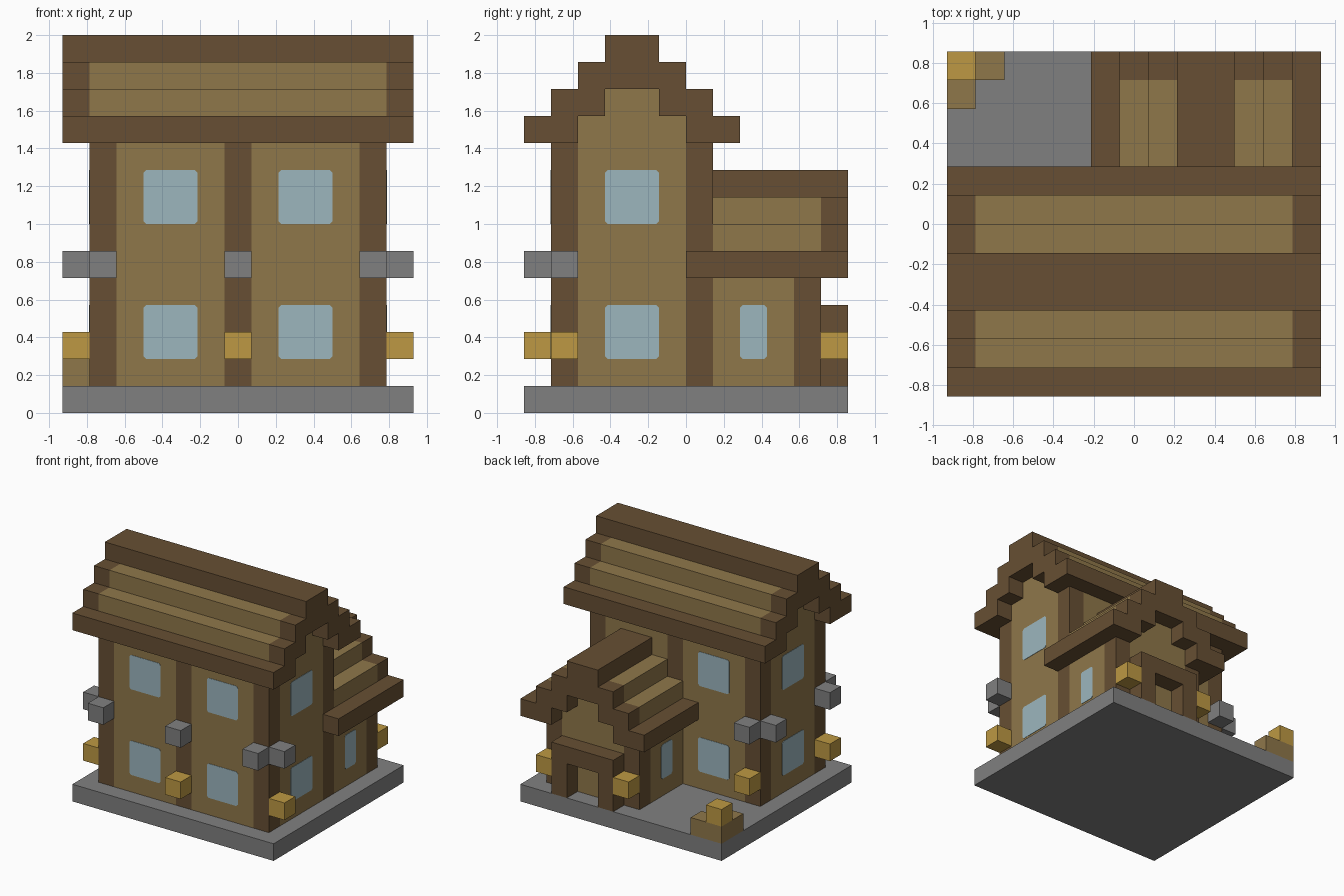
import bpy
import bmesh

U = 1 / 7            # edge of one building block
CX, CY = 6.5, 6      # plan centre, in blocks

if "Cube" in bpy.data.objects:
    bpy.data.objects.remove(bpy.data.objects["Cube"], do_unlink=True)


def material(name, rgb):
    def linear(c):
        c /= 255
        return c / 12.92 if c <= 0.04045 else ((c + 0.055) / 1.055) ** 2.4
    colour = (*[linear(c) for c in rgb], 1)
    m = bpy.data.materials.new(name)
    m.use_nodes = True
    m.diffuse_color = colour
    node = m.node_tree.nodes["Principled BSDF"]
    node.inputs["Base Color"].default_value = colour
    node.inputs["Roughness"].default_value = 0.9
    return m


PLANK = material("light wood", (143, 119, 74))
TIMBER = material("dark wood", (103, 79, 51))
STONE = material("grey stone", (128, 128, 128))
LAMP = material("lamp yellow", (189, 153, 67))
GLASS = material("pale blue glass", (156, 182, 190))


def finish(name, bm, mat):
    bmesh.ops.recalc_face_normals(bm, faces=bm.faces)
    mesh = bpy.data.meshes.new(name)
    bm.to_mesh(mesh)
    bm.free()
    mesh.materials.append(mat)
    obj = bpy.data.objects.new(name, mesh)
    bpy.context.collection.objects.link(obj)
    return obj


def blocks(name, mat, boxes):
    """One object from boxes given as (x range, y range, z range) in blocks."""
    bm = bmesh.new()
    for ranges in boxes:
        verts = bmesh.ops.create_cube(bm, size=1)["verts"]
        for v in verts:
            p = [r[0] if c < 0 else r[1] for c, r in zip(v.co, ranges)]
            v.co = ((p[0] - CX) * U, (p[1] - CY) * U, p[2] * U)
    return finish(name, bm, mat)


def cell(x, y, z):
    return (x, x + 1), (y, y + 1), (z, z + 1)


def window(name, axis, plane, out, span, zs):
    """Thin pane with clipped corners on a wall facing along axis 0 (x) or 1 (y)."""
    bm = bmesh.new()
    c = 0.1
    (a, b), (lo, hi) = span, zs
    outline = [(a + c, lo), (b - c, lo), (b, lo + c), (b, hi - c),
               (b - c, hi), (a + c, hi), (a, hi - c), (a, lo + c)]

    def place(s, z, depth):
        d = plane + out * depth
        x, y = (d, s) if axis == 0 else (s, d)
        return bm.verts.new(((x - CX) * U, (y - CY) * U, z * U))

    back = [place(s, z, -0.01) for s, z in outline]
    front = [place(s, z, 0.02) for s, z in outline]
    bm.faces.new(back)
    bm.faces.new(front)
    for i in range(len(outline)):
        j = (i + 1) % len(outline)
        bm.faces.new((back[i], back[j], front[j], front[i]))
    finish(name, bm, GLASS)


def stepped_roof(name, centre, z, length, inner, along_x):
    """Stepped gable roof: dark eaves, ridge and end caps, light courses."""
    def put(run, across, level):
        zr = (z + level, z + level + 1)
        return (run, across, zr) if along_x else (across, run, zr)

    def courses(run, levels):
        out = []
        for lv in levels:
            if lv < 2:
                out.append(put(run, (centre - 4 + lv, centre - 2 + lv), lv))
                out.append(put(run, (centre + 2 - lv, centre + 4 - lv), lv))
            else:
                half = 4 - lv
                out.append(put(run, (centre - half, centre + half), lv))
        return out

    caps = [r for r in ((length[0], inner[0]), (inner[1], length[1])) if r[0] < r[1]]
    blocks(name + "_eaves", TIMBER, courses(length, [0]))
    blocks(name + "_ridge", TIMBER, courses(length, [3]))
    blocks(name + "_courses", PLANK, courses(inner, [1, 2]))
    blocks(name + "_end_caps", TIMBER, [b for r in caps for b in courses(r, [1, 2])])


# Stone base
blocks("base", STONE, [((0, 13), (0, 12), (0, 1))])

# Main house: panels between timber posts, then the gable ends
blocks("main_walls", PLANK,
       [((a, b), (1, 7), (1, 10)) for a, b in ((2, 6), (7, 11))]
       + [((1, 12), (2, 6), (1, 10))])
blocks("main_posts", TIMBER,
       [((x, x + 1), (y, y + 1), (1, 10)) for x in (1, 6, 11) for y in (1, 6)])
blocks("main_gables", PLANK, [((1, 12), (2, 6), (10, 11)), ((1, 12), (3, 5), (11, 12))])
stepped_roof("main_roof", 4, 10, (0, 13), (1, 12), True)

# Rear wing
blocks("wing_walls", PLANK, [((6, 12), (7, 10), (1, 5)), ((7, 11), (7, 11), (1, 6))])
blocks("wing_posts", TIMBER, [((x, x + 1), (10, 11), (1, 5)) for x in (6, 11)])
blocks("wing_gable", PLANK, [((8, 10), (7, 11), (6, 7))])
stepped_roof("wing_roof", 9, 5, (7, 12), (7, 11), False)
blocks("wing_eave_end", TIMBER, [cell(12, 6, 5)])

# Door frame
blocks("door_frame", TIMBER,
       [((7, 8), (11, 12), (1, 3)), ((10, 11), (11, 12), (1, 3)),
        ((7, 11), (11, 12), (3, 4))])

# Windows on two floors
for floor, zs in (("lower", (2, 4)), ("upper", (7, 9))):
    window(floor + "_front_window_right", 1, 1, -1, (3, 5), zs)
    window(floor + "_front_window_left", 1, 1, -1, (8, 10), zs)
    window(floor + "_rear_window", 1, 7, 1, (3, 5), zs)
    window(floor + "_side_window_left", 0, 12, 1, (3, 5), zs)
    window(floor + "_side_window_right", 0, 1, -1, (3, 5), zs)
window("wing_window_left", 0, 12, 1, (8, 9), (2, 4))
window("wing_window_right", 0, 6, -1, (8, 9), (2, 4))

# Stone brackets around the posts
blocks("stone_brackets", STONE,
       [cell(x, y, 5) for x, y in
        ((1, 0), (6, 0), (11, 0), (0, 1), (12, 1), (0, 6), (1, 7))])

# Lamps on the posts
blocks("wall_lamps", LAMP,
       [cell(x, y, 2) for x, y in ((6, 0), (0, 1), (12, 1), (1, 7), (6, 11), (11, 11))])

# Corner wood pile with a lamp on top
blocks("wood_pile", PLANK, [cell(0, 10, 1), cell(0, 11, 1), cell(1, 11, 1)])
blocks("pile_lamp", LAMP, [cell(0, 11, 2)])
